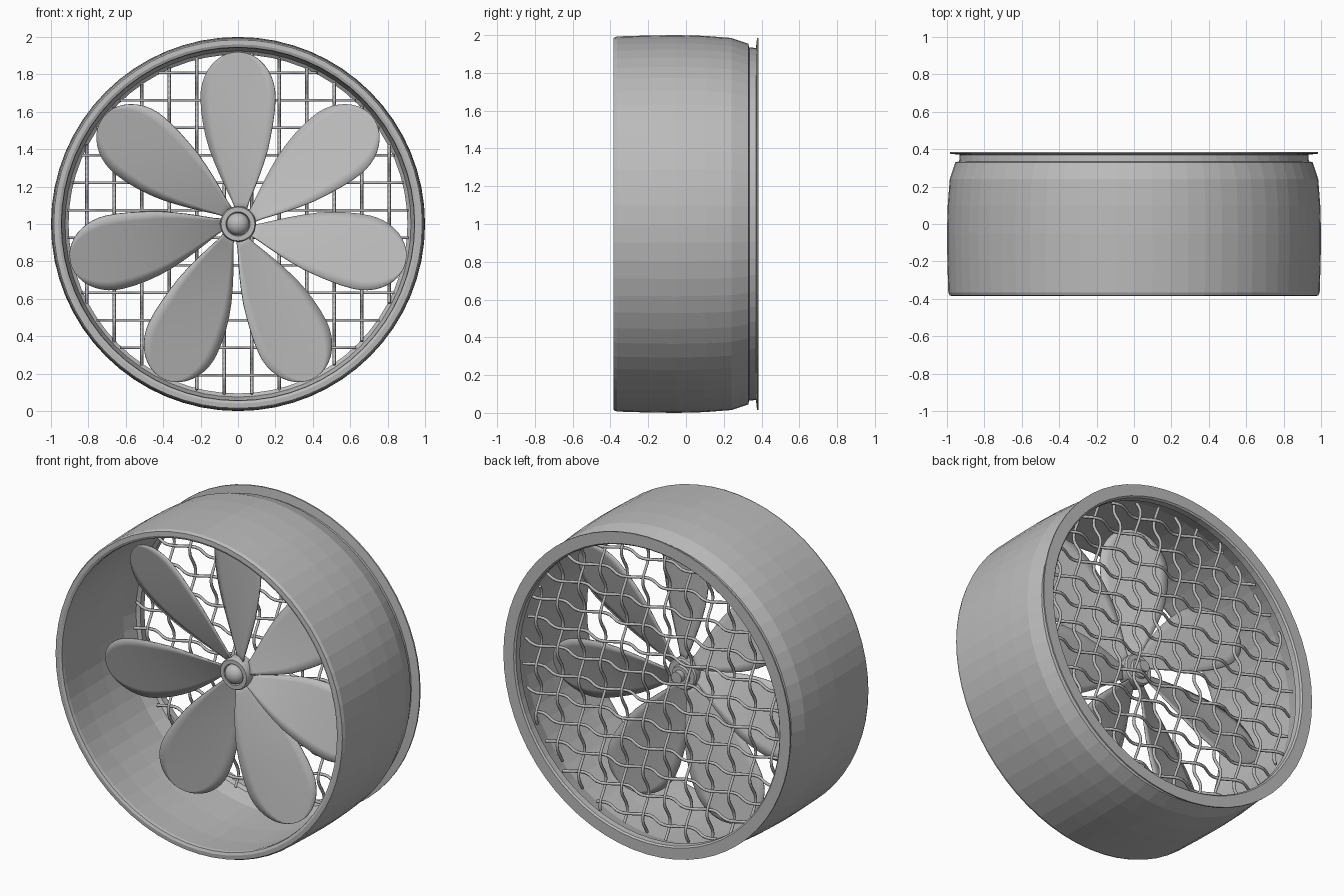
import bpy
import bmesh
from math import sin, cos, pi, sqrt, tau
from mathutils import Matrix, Vector

if "Cube" in bpy.data.objects:
    bpy.data.objects.remove(bpy.data.objects["Cube"], do_unlink=True)

CENTRE = Vector((0, 0, 1))

# Single painted metal colour
metal = bpy.data.materials.new("grey_metal")
metal.use_nodes = True
grey = (0.5, 0.5, 0.5, 1)
metal.diffuse_color = grey
metal.node_tree.nodes["Principled BSDF"].inputs["Base Color"].default_value = grey


def add_object(name, data):
    data.materials.append(metal)
    ob = bpy.data.objects.new(name, data)
    ob.location = CENTRE
    bpy.context.collection.objects.link(ob)
    return ob


def mesh_object(name, bm):
    bmesh.ops.recalc_face_normals(bm, faces=bm.faces)
    me = bpy.data.meshes.new(name)
    bm.to_mesh(me)
    bm.free()
    return add_object(name, me)


def smooth(ob, angle):
    bpy.ops.object.select_all(action="DESELECT")
    ob.select_set(True)
    bpy.context.view_layer.objects.active = ob
    bpy.ops.object.shade_smooth_by_angle(angle=angle)


def lathe(name, profile, sides, closed):
    """Turn (radius, y) points around the y axis."""
    bm = bmesh.new()
    verts = [bm.verts.new((r, y, 0)) for r, y in profile]
    pairs = list(zip(verts, verts[1:]))
    if closed:
        pairs.append((verts[-1], verts[0]))
    edges = [bm.edges.new(p) for p in pairs]
    bmesh.ops.spin(bm, geom=verts + edges, cent=(0, 0, 0), axis=(0, 1, 0),
                   angle=tau, steps=sides, use_duplicate=False)
    bmesh.ops.remove_doubles(bm, verts=bm.verts, dist=0.0005)
    return mesh_object(name, bm)


def lerp_table(table, x):
    for (x0, v0), (x1, v1) in zip(table, table[1:]):
        if x <= x1:
            return v0 + (v1 - v0) * (x - x0) / (x1 - x0)
    return table[-1][1]


# Housing: drum with rolled front lip, tapered back, neck and thin flange
lathe("housing", [
    (0.96, -0.385), (0.985, -0.383), (0.993, -0.365), (0.998, -0.2), (1.0, -0.05),
    (0.996, 0.1), (0.985, 0.24), (0.955, 0.33), (0.935, 0.335), (0.932, 0.37),
    (0.985, 0.376), (0.985, 0.385), (0.915, 0.385), (0.906, 0.375), (0.906, 0.335),
    (0.925, 0.32), (0.95, 0.23), (0.955, 0), (0.952, -0.2), (0.942, -0.36),
    (0.945, -0.378)], 64, True)

# Hub: collar with domed nose, stepped shaft at the back
dome = [(0.06 * sin(a * pi / 12), -0.03 - 0.05 * cos(a * pi / 12)) for a in range(7)]
hub = lathe("hub", dome + [
    (0.065, -0.045), (0.09, -0.045), (0.096, -0.035), (0.096, 0.035), (0.088, 0.045),
    (0.06, 0.045), (0.055, 0.06), (0.035, 0.06), (0.035, 0.095), (0, 0.095)], 32, False)
smooth(hub, 0.6)

# Blades: rounded paddles, twisted more steeply towards the root
HALF_WIDTH = [(0.05, 0.02), (0.1, 0.035), (0.2, 0.08), (0.3, 0.122), (0.4, 0.156),
              (0.5, 0.181), (0.6, 0.196), (0.68, 0.2)]
TIP, SHOULDER = 0.92, 0.68


def half_width(r):
    if r > SHOULDER:
        t = (r - SHOULDER) / (TIP - SHOULDER)
        return 0.2 * sqrt(max(0, 1 - t * t))
    return lerp_table(HALF_WIDTH, r)


radii = [0.05 + 0.07 * i for i in range(9)]
radii += [SHOULDER + (TIP - SHOULDER) * sin(i * pi / 20) for i in range(11)]
for k in range(7):
    bm = bmesh.new()
    rows = []
    for r in radii:
        half = half_width(r)
        pitch = 0.28 + 0.3 * (1 - r / TIP) ** 2
        shift = 0.02 * max(0, 1 - r / 0.5)
        row = []
        for j in range(-4, 5):
            x = half * j / 4
            row.append(bm.verts.new((x + shift, -pitch * x, r)))
        rows.append(row)
    for a, b in zip(rows, rows[1:]):
        for j in range(8):
            bm.faces.new((a[j], a[j + 1], b[j + 1], b[j]))
    bmesh.ops.remove_doubles(bm, verts=bm.verts, dist=0.0005)
    bmesh.ops.transform(bm, matrix=Matrix.Rotation(k * tau / 7, 4, "Y"), verts=bm.verts)
    blade = mesh_object("blade_%d" % (k + 1), bm)
    smooth(blade, 0.6)
    solid = blade.modifiers.new("thickness", "SOLIDIFY")
    solid.thickness = 0.008
    solid.offset = 0

# Guard: woven crimped wires crossing over and under each other
PITCH, WAVE, GUARD_Y, GUARD_R = 0.147, 0.03, 0.29, 0.912


def wires(name, vertical):
    cu = bpy.data.curves.new(name, "CURVE")
    cu.dimensions = "3D"
    cu.bevel_depth = 0.009
    cu.bevel_resolution = 1
    cu.use_fill_caps = True
    for i in range(-6, 6):
        across = (i + 0.5) * PITCH
        reach = sqrt(GUARD_R ** 2 - across ** 2)
        count = int(reach * 2 / (PITCH / 5)) + 2
        sign = (1 if vertical else -1) * (-1) ** (i % 2)
        spline = cu.splines.new("POLY")
        spline.points.add(count - 1)
        for n, point in enumerate(spline.points):
            along = -reach + 2 * reach * n / (count - 1)
            y = GUARD_Y + sign * WAVE * sin(pi * along / PITCH)
            x, z = (across, along) if vertical else (along, across)
            point.co = (x, y, z, 1)
        spline.use_smooth = True
    return add_object(name, cu)


wires("guard_upright_wires", True)
wires("guard_cross_wires", False)
